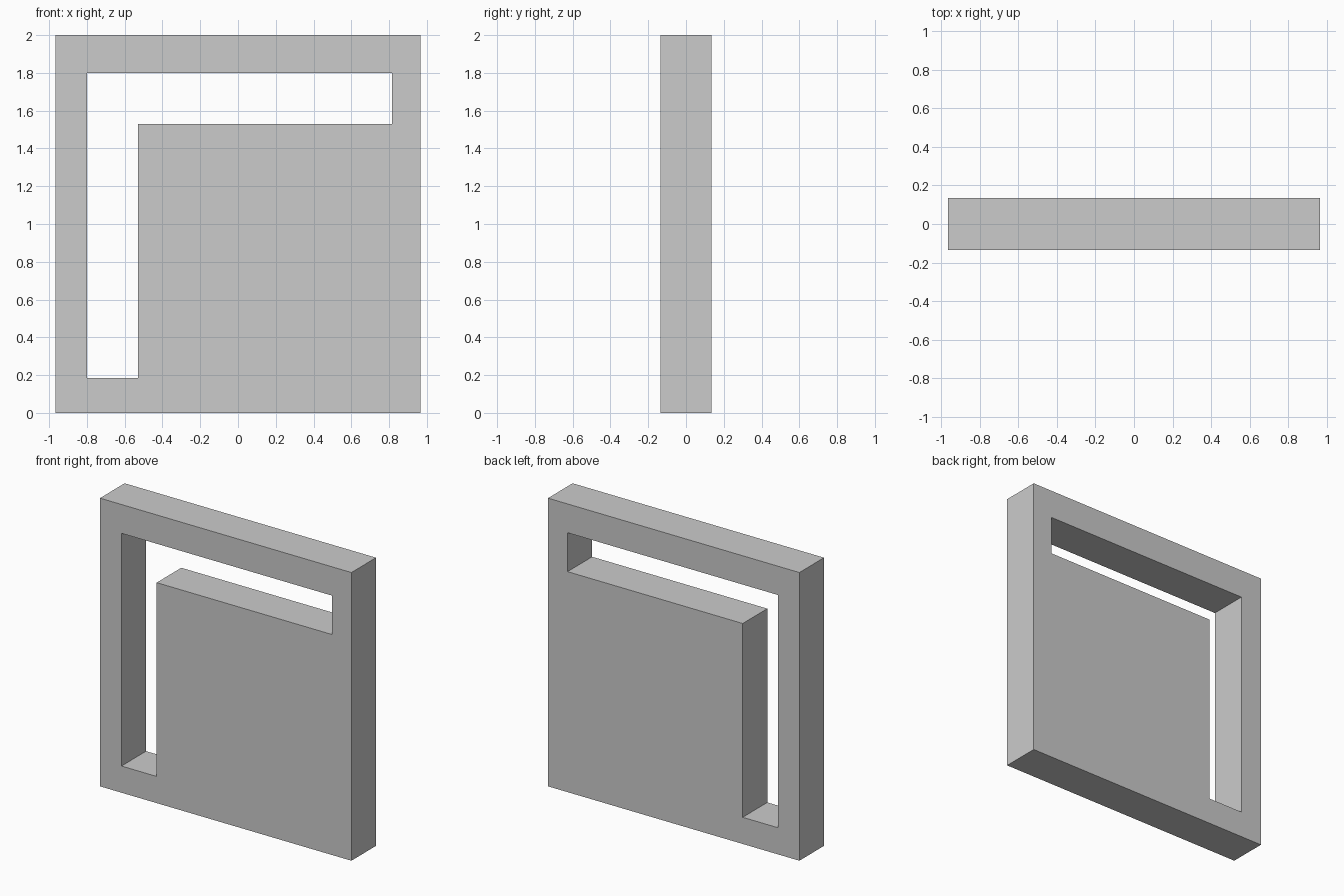
import bpy, bmesh

if "Cube" in bpy.data.objects:
    bpy.data.objects.remove(bpy.data.objects["Cube"])

DEPTH = 0.27
# Outer border and the L-shaped slot, as (x, z) profiles
OUTER = [(-0.965, 0), (0.965, 0), (0.965, 2), (-0.965, 2)]
SLOT = [(-0.80, 0.185), (-0.53, 0.185), (-0.53, 1.53),
        (0.815, 1.53), (0.815, 1.80), (-0.80, 1.80)]


def add_loop(bm, points, y):
    verts = [bm.verts.new((x, y, z)) for x, z in points]
    return [bm.edges.new((a, b)) for a, b in zip(verts, verts[1:] + verts[:1])]


# Slotted panel: fill between the two loops, then extrude backwards
bm = bmesh.new()
edges = add_loop(bm, OUTER, -DEPTH / 2) + add_loop(bm, SLOT, -DEPTH / 2)
bmesh.ops.triangle_fill(bm, edges=edges, use_beauty=True, normal=(0, -1, 0))
result = bmesh.ops.extrude_face_region(bm, geom=bm.faces[:], use_keep_orig=True)
back = [g for g in result["geom"] if isinstance(g, bmesh.types.BMVert)]
bmesh.ops.translate(bm, verts=back, vec=(0, DEPTH, 0))
bmesh.ops.recalc_face_normals(bm, faces=bm.faces[:])

mesh = bpy.data.meshes.new("slotted_panel")
bm.to_mesh(mesh)
bm.free()
panel = bpy.data.objects.new("slotted_panel", mesh)
bpy.context.collection.objects.link(panel)
